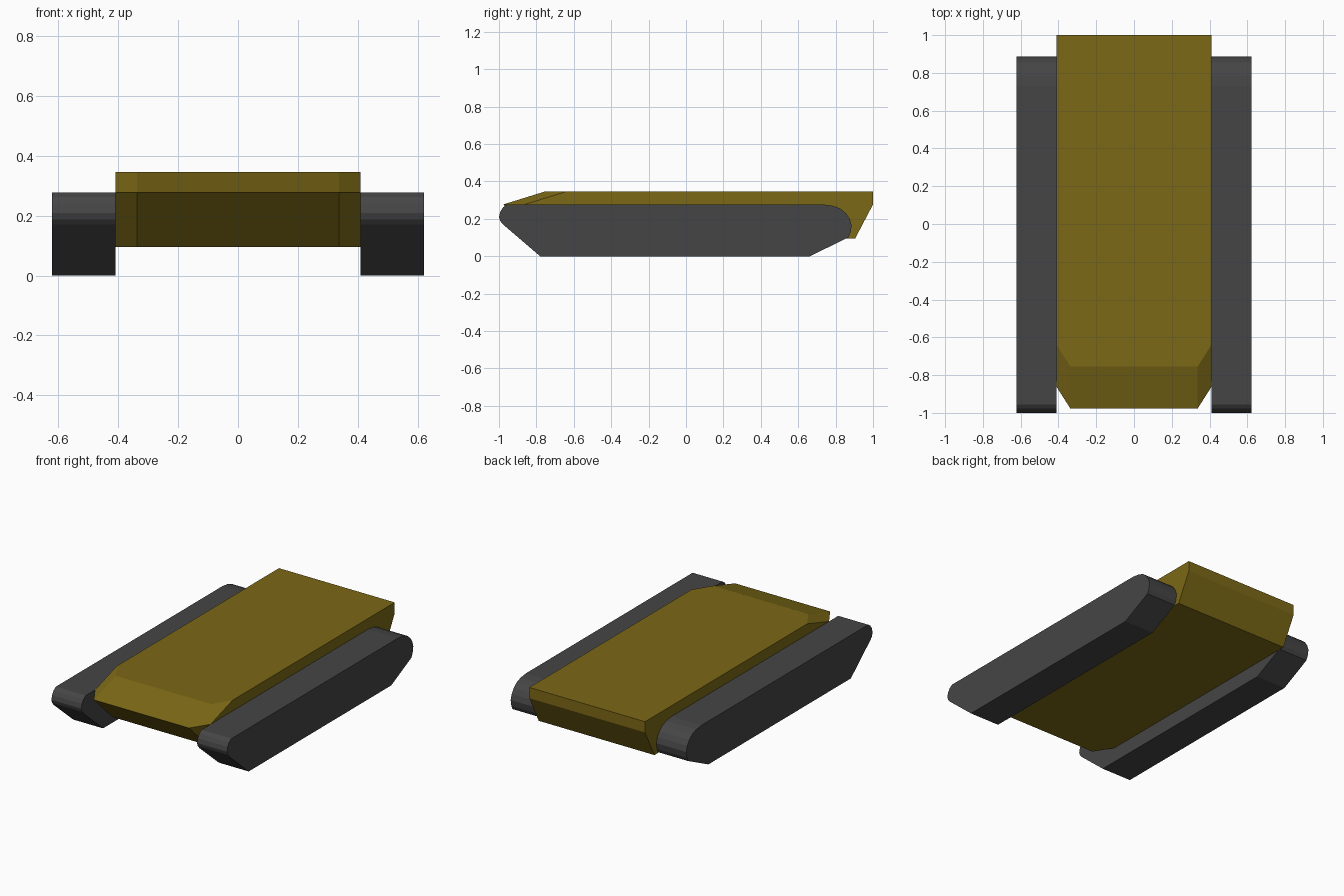
import bpy, bmesh

if "Cube" in bpy.data.objects:
    bpy.data.objects.remove(bpy.data.objects["Cube"])


def material(name, rgb):
    m = bpy.data.materials.new(name)
    m.diffuse_color = (*rgb, 1)
    m.use_nodes = True
    m.node_tree.nodes["Principled BSDF"].inputs["Base Color"].default_value = m.diffuse_color
    return m


def loft(name, rings, mat):
    """Closed solid skinned through rings of equal point count."""
    bm = bmesh.new()
    loops = [[bm.verts.new(p) for p in ring] for ring in rings]
    n = len(loops[0])
    for a, b in zip(loops, loops[1:]):
        for i in range(n):
            j = (i + 1) % n
            bm.faces.new((a[i], a[j], b[j], b[i]))
    bm.faces.new(loops[0][::-1])
    bm.faces.new(loops[-1])
    bmesh.ops.recalc_face_normals(bm, faces=bm.faces)
    mesh = bpy.data.meshes.new(name)
    bm.to_mesh(mesh)
    bm.free()
    mesh.materials.append(mat)
    obj = bpy.data.objects.new(name, mesh)
    bpy.context.collection.objects.link(obj)
    return obj


olive = material("olive_paint", (0.2, 0.14, 0.008))
dark = material("dark_track", (0.06, 0.06, 0.06))

# Hull: a plan outline with clipped front corners at three heights
HALF, NOSE, CLIP = 0.41, 0.337, 0.115


def hull_ring(z, front, rear):
    return [(-NOSE, front, z), (NOSE, front, z), (HALF, front + CLIP, z),
            (HALF, rear, z), (-HALF, rear, z), (-HALF, front + CLIP, z)]


loft("hull", [hull_ring(0.096, -0.79, 0.905),
              hull_ring(0.277, -0.977, 1.0),
              hull_ring(0.346, -0.755, 1.0)], olive)

# Tracks: side profile (y, z) extruded across the width
profile = [(-0.78, 0.002), (0.662, 0.002), (0.867, 0.1), (0.879, 0.125),
           (0.886, 0.165), (0.875, 0.2), (0.855, 0.23), (0.825, 0.255),
           (0.785, 0.27), (0.73, 0.277), (-0.955, 0.277), (-0.978, 0.262),
           (-0.993, 0.238), (-1.0, 0.21), (-0.993, 0.188), (-0.978, 0.17)]
for side, s in (("left", -1), ("right", 1)):
    loft("track_" + side,
         [[(s * x, y, z - 0.002 if z < 0.01 else z) for y, z in profile]
          for x in (HALF, 0.622)], dark)
